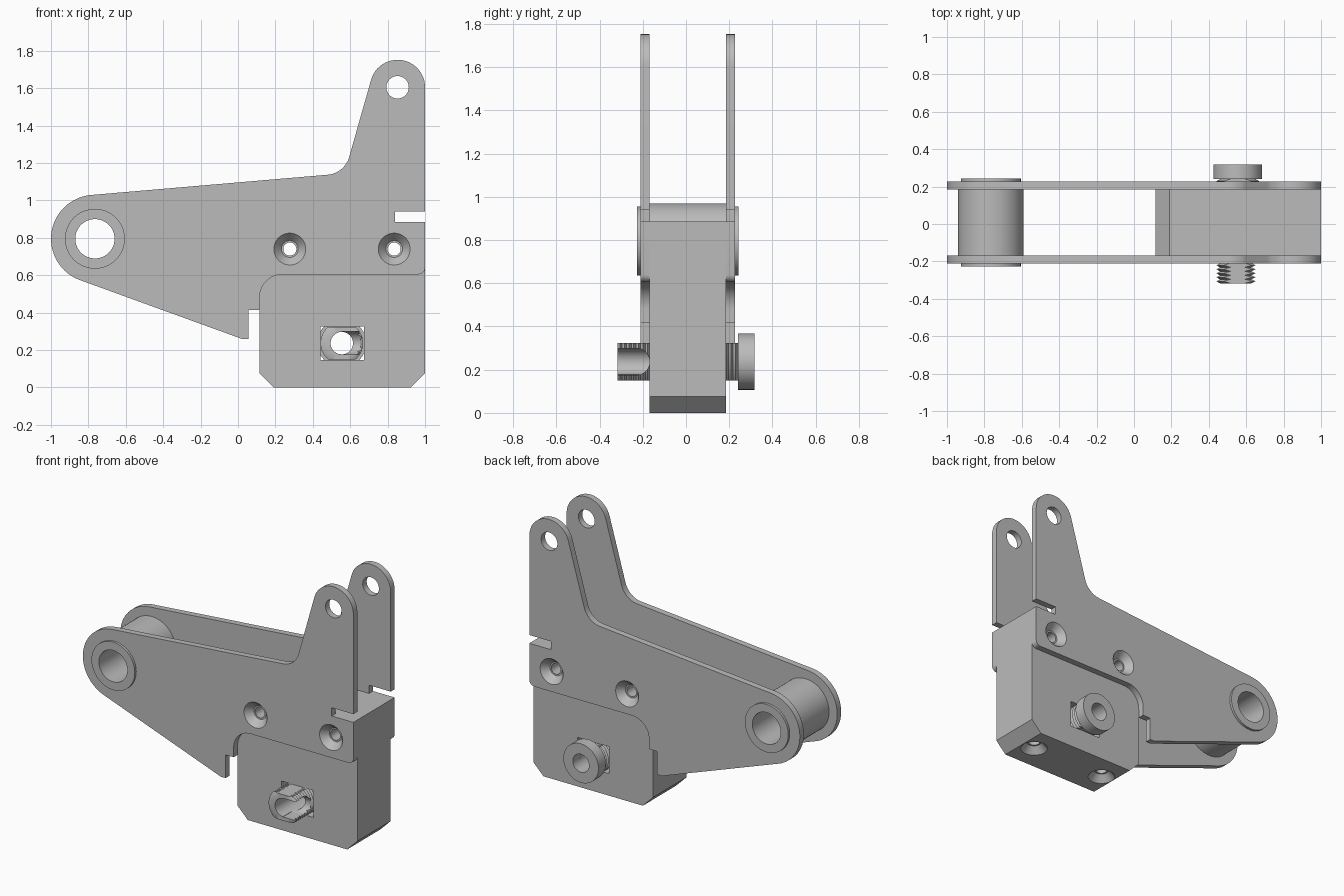
import bpy, bmesh
from math import sin, cos, radians, pi
from mathutils import Matrix

if "Cube" in bpy.data.objects:
    bpy.data.objects.remove(bpy.data.objects["Cube"])

steel = bpy.data.materials.new("grey steel")
steel.use_nodes = True
GREY = (0.5, 0.5, 0.5, 1)
steel.diffuse_color = GREY
steel.node_tree.nodes["Principled BSDF"].inputs["Base Color"].default_value = GREY

MID = 0.008            # middle of the assembly in y
IN, OUT = 0.176, 0.218  # inner and outer plate faces, measured from MID


def make(name, bm):
    bmesh.ops.remove_doubles(bm, verts=bm.verts, dist=1e-5)
    bmesh.ops.recalc_face_normals(bm, faces=bm.faces)
    mesh = bpy.data.meshes.new(name)
    bm.to_mesh(mesh)
    bm.free()
    mesh.materials.append(steel)
    obj = bpy.data.objects.new(name, mesh)
    bpy.context.collection.objects.link(obj)
    return obj


def arc(cx, cz, r, a0, a1, n=16):
    angles = [radians(a0 + (a1 - a0) * i / n) for i in range(n + 1)]
    return [(cx + r * cos(a), cz + r * sin(a)) for a in angles]


def prism(name, outline, y0, y1, matrix=Matrix()):
    """Extrude an x-z outline along y."""
    bm = bmesh.new()
    face = bm.faces.new([bm.verts.new((x, y0, z)) for x, z in outline])
    moved = bmesh.ops.extrude_face_region(bm, geom=[face])["geom"]
    verts = [v for v in moved if isinstance(v, bmesh.types.BMVert)]
    bmesh.ops.translate(bm, verts=verts, vec=(0, y1 - y0, 0))
    bmesh.ops.transform(bm, matrix=matrix, verts=bm.verts)
    return make(name, bm)


def lathe(name, profile, x, z, matrix=None, steps=64):
    """Spin (radius, y) points round a y axis through x, z."""
    bm = bmesh.new()
    verts = [bm.verts.new((r, y, 0)) for r, y in profile]
    edges = [bm.edges.new(pair) for pair in zip(verts, verts[1:])]
    bmesh.ops.spin(bm, geom=verts + edges, cent=(0, 0, 0), axis=(0, 1, 0),
                   angle=2 * pi, steps=steps)
    bmesh.ops.transform(bm, matrix=matrix or Matrix.Translation((x, 0, z)), verts=bm.verts)
    return make(name, bm)


def tube(name, r_in, r_out, y0, y1, x, z):
    return lathe(name, [(r_in, y0), (r_out, y0), (r_out, y1), (r_in, y1), (r_in, y0)], x, z)


def box(x0, x1, z0, z1):
    return [(x0, z0), (x1, z0), (x1, z1), (x0, z1)]


def boolean(obj, cutters, operation="DIFFERENCE"):
    for cutter in cutters:
        mod = obj.modifiers.new("cut", "BOOLEAN")
        mod.operation, mod.solver, mod.object = operation, "EXACT", cutter
    graph = bpy.context.evaluated_depsgraph_get()
    mesh = bpy.data.meshes.new_from_object(obj.evaluated_get(graph))
    obj.modifiers.clear()
    obj.data = mesh


# Cutters: pivot holes, countersunk cross holes and bottom holes
PIVOT = (-0.765, 0.795)
EYE = (0.853, 1.605)
BOLT = (0.555, 0.237)
SCREWS = (0.277, 0.835)
half = [(0, -0.3), (0.085, -0.3), (0.085, -OUT), (0.045, -IN + 0.004), (0.035, -IN + 0.004)]
through = [(r, MID + y) for r, y in half] + [(r, MID - y) for r, y in reversed(half)]
cross = [lathe("screw_hole_cutter", through, x, 0.74) for x in SCREWS]
blind = [(0, -0.1), (0.085, -0.1), (0.085, 0), (0.045, 0.045), (0.035, 0.045),
         (0.035, 0.25), (0, 0.25)]
bottom = [lathe("bottom_hole_cutter", blind, 0, 0,
                Matrix.Translation((x, MID, 0)) @ Matrix.Rotation(pi / 2, 4, "X"))
          for x in SCREWS]
eye = lathe("eye_cutter", [(0, -1), (0.06, -1), (0.06, 1), (0, 1)], *EYE)
bush_hole = lathe("bushing_hole_cutter", [(0, -1), (0.16, -1), (0.16, 1), (0, 1)], *PIVOT)
slot = prism("bolt_slot_cutter", box(0.44, 0.675, 0.147, 0.327), -1, 1)

# Pair of side plates
outline = (
    arc(*PIVOT, 0.235, 250, 95, 32)
    + arc(0.469, 1.267, 0.13, -85, -15)
    + arc(EYE[0], EYE[1], 0.147, 165, 0, 24)
    + [(1, 0.94), (0.84, 0.94), (0.84, 0.885), (1, 0.885)]
    + arc(0.965, 0.64, 0.035, 0, -90, 6)
    + arc(0.24, 0.48, 0.125, 90, 180)
    + [(0.115, 0.415), (0.055, 0.415), (0.055, 0.26), (0.02, 0.26)]
)
plates = [prism("front_side_plate", outline, MID - OUT, MID - IN),
          prism("back_side_plate", outline, MID + IN, MID + OUT)]
for plate in plates:
    boolean(plate, cross + [eye, bush_hole])

# Chamfered centre block
c = 0.075
block = prism("centre_block",
              [(0.115 + c, 0), (1 - c, 0), (1, c), (1, 0.885),
               (0.115 + c, 0.885), (0.115, 0.885 - c), (0.115, c)],
              MID - IN, MID + IN)
boolean(block, cross + bottom + [slot])

# Pivot bushing: wide barrel between the plates, narrower ends through them
end = OUT + 0.016
bushing = lathe("pivot_bushing",
                [(0.105, MID - end), (0.16, MID - end), (0.16, MID - IN), (0.175, MID - IN),
                 (0.175, MID + IN), (0.16, MID + IN), (0.16, MID + end), (0.105, MID + end),
                 (0.105, MID - end)], *PIVOT)

# Hollow bolt: ridged shank with flats above and below, slotted at its front end
Y0, Y1, RIDGES = -0.317, 0.24, 26
pitch = (Y1 - Y0) / RIDGES
thread = [(0.06, Y0)]
for i in range(RIDGES):
    thread += [(0.095, Y0 + i * pitch), (0.114, Y0 + (i + 0.5) * pitch)]
thread += [(0.095, Y1), (0.06, Y1), (0.06, Y0)]
shank = lathe("bolt_shank", thread, *BOLT, steps=48)
flats = prism("bolt_flat_cutter", box(0.3, 0.8, 0.15, 0.324), -1, 1)
notch = prism("bolt_notch_cutter",
              arc(-0.23, BOLT[1], 0.062, -90, 90)
              + [(-0.4, BOLT[1] + 0.062), (-0.4, BOLT[1] - 0.062)],
              -0.75, -BOLT[0], Matrix.Rotation(pi / 2, 4, "Z"))
boolean(shank, [flats], "INTERSECT")
boolean(shank, [notch])
head = tube("bolt_head", 0.06, 0.13, Y1, 0.317, *BOLT)

# Remove the cutters and smooth the round surfaces
for cutter in cross + bottom + [eye, bush_hole, slot, flats, notch]:
    bpy.data.objects.remove(cutter)
bpy.ops.object.select_all(action="DESELECT")
for obj in plates + [block, bushing, shank, head]:
    obj.select_set(True)
    bpy.context.view_layer.objects.active = obj
bpy.ops.object.shade_smooth_by_angle(angle=radians(30))
